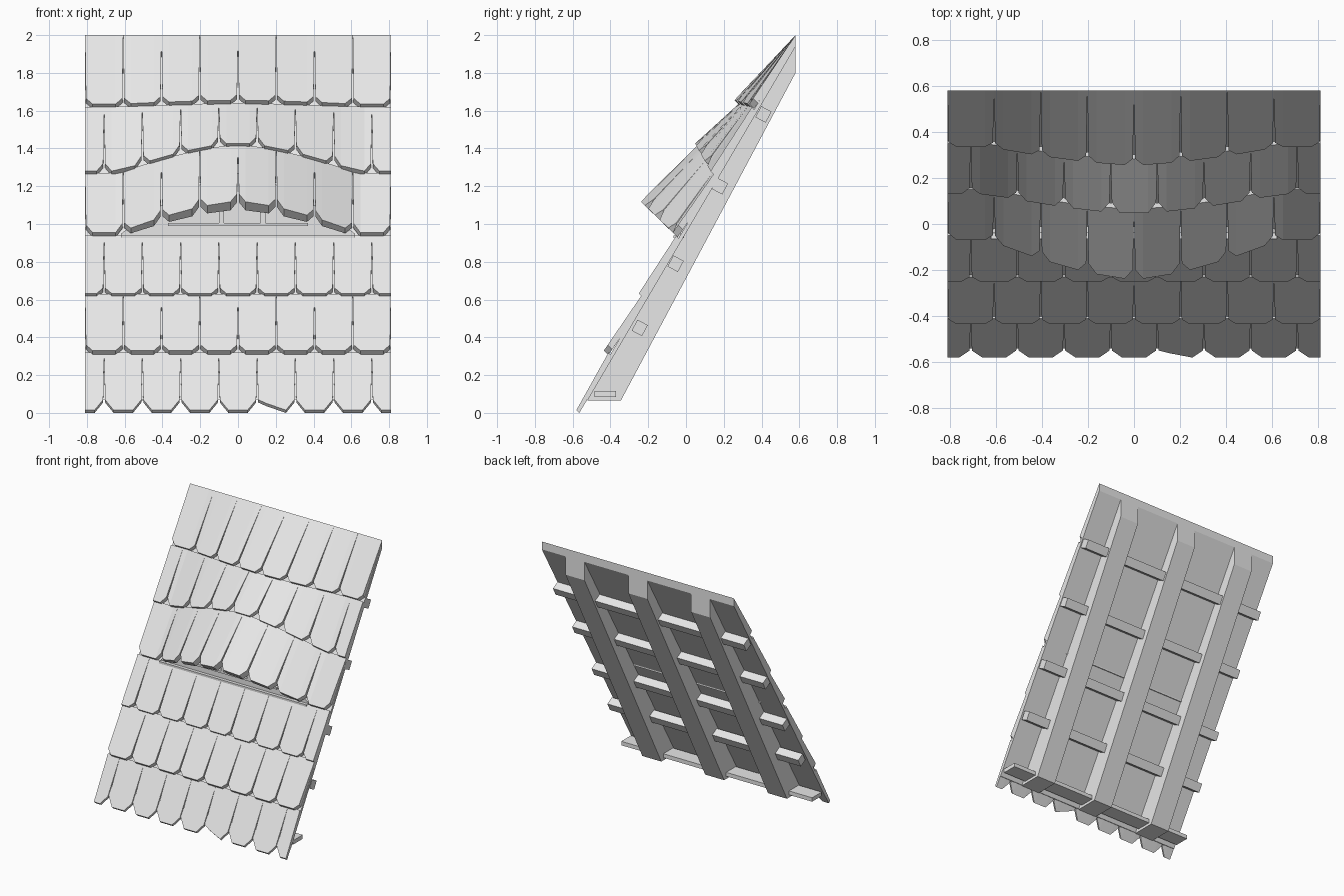
import bpy, bmesh, math
from mathutils import Vector

cube = bpy.data.objects.get("Cube")
if cube:
    bpy.data.objects.remove(cube, do_unlink=True)

GREY = (0.8, 0.8, 0.8, 1)
mat = bpy.data.materials.new("plain grey")
mat.use_nodes = True
mat.diffuse_color = GREY
mat.node_tree.nodes["Principled BSDF"].inputs["Base Color"].default_value = GREY

HALF = 0.81          # half the roof width
STEP = HALF / 4      # width of one shingle


def finish(name, bm):
    bmesh.ops.recalc_face_normals(bm, faces=bm.faces)
    mesh = bpy.data.meshes.new(name)
    bm.to_mesh(mesh)
    bm.free()
    mesh.materials.append(mat)
    obj = bpy.data.objects.new(name, mesh)
    bpy.context.collection.objects.link(obj)
    return obj


def loft(bm, rings):
    """Join closed rings of equal size into a capped solid."""
    loops = [[bm.verts.new(p) for p in ring] for ring in rings]
    n = len(loops[0])
    for a, b in zip(loops, loops[1:]):
        for i in range(n):
            j = (i + 1) % n
            bm.faces.new((a[i], a[j], b[j], b[i]))
    bm.faces.new(loops[0])
    bm.faces.new(loops[-1])


def extrude_x(bm, profile, x0, x1):
    """Side profile (y, z) swept from x0 to x1."""
    loft(bm, [[(x, y, z) for y, z in profile] for x in (x0, x1)])


def bulge(x):
    """Height of the eyebrow dormer across the roof, 0 to 1."""
    return max(0.0, 1 - (abs(x) / 0.63) ** 1.5)


def under(z):
    """Depth of the deck underside at a height."""
    return -0.56 + 0.588 * z


def shingle(bm, row, x0, x1, cut_left, cut_right, lift_left=0.0):
    top, low, top_swell, low_swell, rise, chamfer, thick = row
    gap = 0.005
    left = x0 + (gap if cut_left else 0)
    right = x1 - (gap if cut_right else 0)
    columns = [
        (x0, left, rise if cut_left else 0),
        (x0 + chamfer, x0 + chamfer, lift_left),
        (x1 - chamfer, x1 - chamfer, 0),
        (x1, right, rise if cut_right else 0),
    ]
    rings = []
    for xt, xb, up in columns:
        b = bulge(xb)
        t = Vector((xt, *top)) + Vector((0, *top_swell)) * bulge(xt)
        f = Vector((xb, *low)) + Vector((0, *low_swell)) * b
        f += (t - f) * (up / (t.z - f.z))
        f.x = xb
        depth = thick + (0.02 * b if low_swell[0] < -0.1 else 0)
        back = f + Vector((0, depth, -depth))
        inner = t + Vector((0, min(0.02, 0.58 - t.y), -0.03))
        rings.append([t, f, back, inner])
    loft(bm, rings)


# Shingle rows, upper to lower:
# upper edge, lower edge, dormer swell of each, corner rise, corner width, thickness
ROWS = [
    ((0.58, 2.0), (0.335, 1.635), (0, 0), (-0.08, 0.02), 0.03, 0.04, 0.025),
    ((0.35, 1.62), (0.13, 1.28), (-0.07, 0.02), (-0.085, 0.15), 0.04, 0.04, 0.025),
    ((0.15, 1.27), (-0.07, 0.955), (-0.085, 0.15), (-0.17, 0.165), 0.04, 0.04, 0.025),
    ((-0.05, 0.94), (-0.25, 0.632), (0, 0), (0, 0), 0.03, 0.04, 0.024),
    ((-0.23, 0.63), (-0.435, 0.33), (0, 0), (0, 0), 0.03, 0.04, 0.024),
    ((-0.41, 0.32), (-0.58, 0.015), (0, 0), (0, 0), 0.055, 0.05, 0.015),
]
for r, row in enumerate(ROWS):
    bm = bmesh.new()
    if r % 2 == 0:
        joints = [-HALF + STEP * i for i in range(9)]
    else:
        joints = [-HALF] + [-HALF + STEP * (i + 0.5) for i in range(8)] + [HALF]
    for x0, x1 in zip(joints, joints[1:]):
        full = x1 - x0 > STEP * 0.75
        # one broken shingle on the eave
        lift = 0.035 if r == 5 and abs(x0 - STEP / 2) < 0.01 else 0
        shingle(bm, row, x0, x1, full or x0 > -HALF, full or x1 < HALF, lift)
    finish(f"shingle_row_{r + 1}", bm)

# Thin deck under the shingles
bm = bmesh.new()
extrude_x(bm, [(0.58, 1.98), (0.58, 1.94), (under(0.07), 0.07),
               (under(0.07) - 0.022, 0.07)], -HALF, HALF)
finish("roof_deck", bm)

# Three rafters
bm = bmesh.new()
for x in (-0.53, 0, 0.53):
    extrude_x(bm, [(0.58, 1.95), (0.58, 1.8), (-0.345, 0.065), (under(0.065), 0.065)],
              x - 0.08, x + 0.08)
finish("rafters", bm)

# Sloping battens through the rafters, and a flat one at the eave
bm = bmesh.new()
along = Vector((0.47, 0.882))
across = Vector((0.882, -0.47))
for y, z in ((0.41, 1.58), (0.18, 1.2), (-0.055, 0.79), (-0.245, 0.45)):
    c = Vector((y, z))
    extrude_x(bm, [c + along * 0.033 * a + across * 0.031 * b
                   for a, b in ((1, 1), (1, -1), (-1, -1), (-1, 1))], -0.805, 0.805)
extrude_x(bm, [(-0.485, 0.085), (-0.37, 0.085), (-0.37, 0.115), (-0.485, 0.115)],
          -0.805, 0.805)
finish("battens", bm)

# Dormer wall closing the eyebrow, with sill and window bars
bm = bmesh.new()
loft(bm, [[(x, y, z) for y, z in ((-0.04, 0.925), (-0.01, 0.925),
                                  (-0.01, 0.94 + 0.33 * bulge(x)),
                                  (-0.04, 0.94 + 0.33 * bulge(x)))]
          for x in [-0.62 + 0.124 * i for i in range(11)]])
finish("dormer_wall", bm)

bm = bmesh.new()
for x0, x1, z0, z1 in ((-0.62, 0.62, 0.925, 0.94), (-0.37, 0.37, 0.99, 1.005),
                       (-0.1, -0.075, 1.0, 1.2), (0.12, 0.145, 1.0, 1.2)):
    extrude_x(bm, [(-0.065, z0), (-0.03, z0), (-0.03, z1), (-0.065, z1)], x0, x1)
finish("dormer_window_bars", bm)
